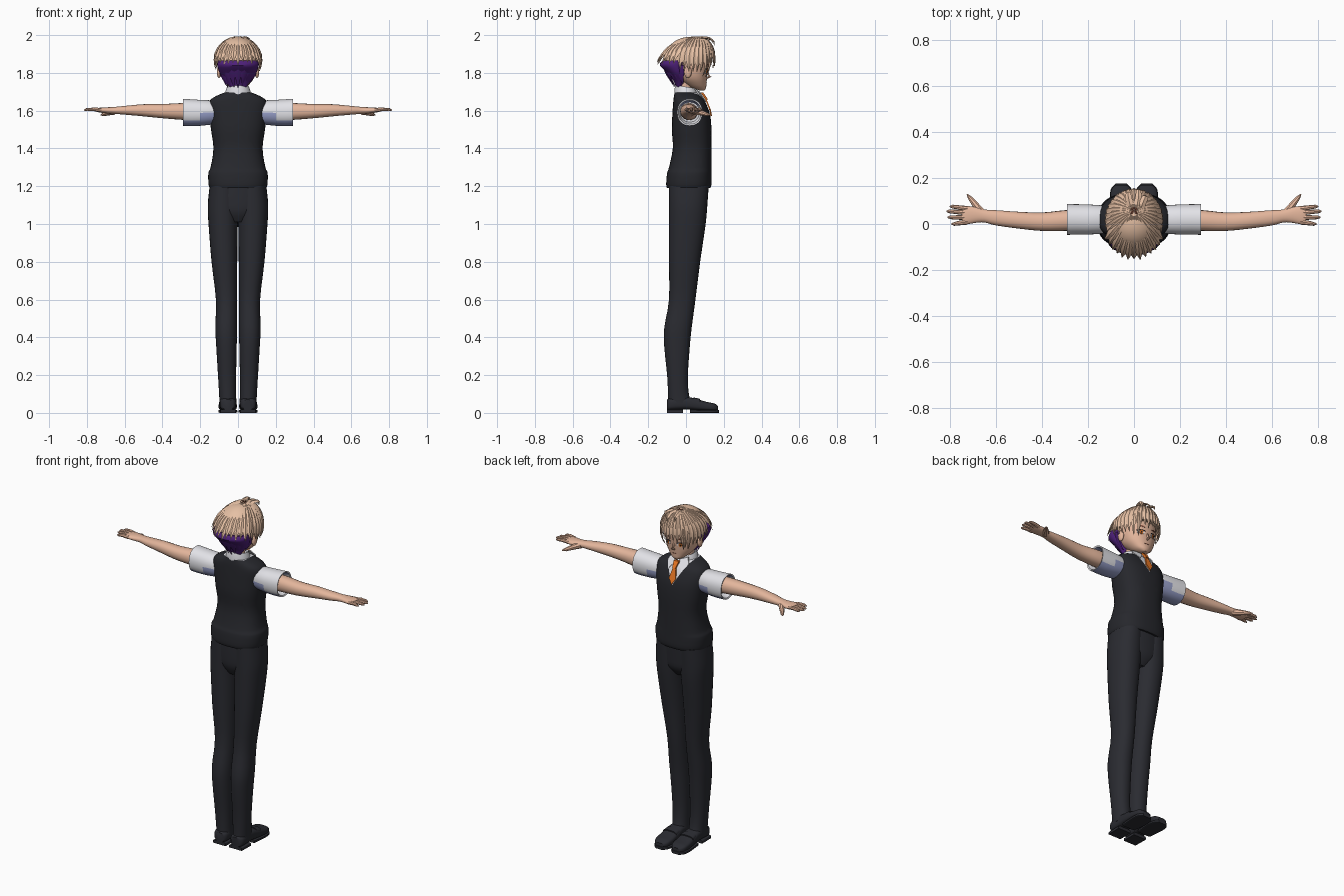
import bpy, bmesh, math, random
from mathutils import Vector, Matrix

random.seed(4)
cube = bpy.data.objects.get("Cube")
if cube:
    bpy.data.objects.remove(cube)


def material(name, *srgb):
    mat = bpy.data.materials.new(name)
    mat.use_nodes = True
    color = [((c / 255 + 0.055) / 1.055) ** 2.4 for c in srgb] + [1]
    mat.diffuse_color = color
    mat.node_tree.nodes["Principled BSDF"].inputs["Base Color"].default_value = color
    return mat


SKIN = material("skin", 228, 182, 156)
HAIR = material("blond hair", 230, 192, 164)
WHORL = material("hair shadow brown", 150, 92, 72)
PURPLE = material("undercut purple", 78, 32, 122)
VEST = material("vest black", 38, 39, 44)
TROUSERS = material("trouser charcoal", 42, 43, 49)
SHIRT = material("shirt white", 228, 228, 233)
SHADE = material("shirt lavender", 150, 158, 200)
ORANGE = material("tie orange", 232, 118, 36)


def finish(name, bm, mats, rule=None, mirror=False, angle=40):
    """Turn a bmesh into an object, optionally with a mirrored twin."""
    bmesh.ops.recalc_face_normals(bm, faces=bm.faces)
    for face in bm.faces:
        face.smooth = True
        if rule:
            face.material_index = rule(face)
    mesh = bpy.data.meshes.new(name)
    bm.to_mesh(mesh)
    bm.free()
    mesh.set_sharp_from_angle(angle=math.radians(angle))
    for mat in mats:
        mesh.materials.append(mat)
    obj = bpy.data.objects.new(("right_" if mirror else "") + name, mesh)
    bpy.context.collection.objects.link(obj)
    if mirror:
        twin = mesh.copy()
        twin.transform(Matrix.Scale(-1, 4, (1, 0, 0)))
        twin.flip_normals()
        bpy.context.collection.objects.link(bpy.data.objects.new("left_" + name, twin))
    return obj


def skin_rings(bm, rings):
    """Join rings of points with quads and cap both ends."""
    rings = [[bm.verts.new(p) for p in ring] for ring in rings]
    n = len(rings[0])
    for a, b in zip(rings, rings[1:]):
        for i in range(n):
            j = (i + 1) % n
            bm.faces.new((a[i], a[j], b[j], b[i]))
    bm.faces.new(rings[0])
    bm.faces.new(rings[-1])


def smooth_rows(rows, steps):
    """Catmull-Rom interpolation between rows."""
    out = []
    for k in range(len(rows) - 1):
        a, b, c, d = (rows[max(0, min(len(rows) - 1, k + i))] for i in (-1, 0, 1, 2))
        for s in range(steps):
            t = s / steps
            out.append([q + 0.5 * t * (r - p + t * (2 * p - 5 * q + 4 * r - s_ + t * (3 * (q - r) + s_ - p)))
                        for p, q, r, s_ in zip(a, b, c, d)])
    return out + [list(rows[-1])]


def loft(rows, axis="z", power=2.0, segs=28, steps=3, bm=None):
    """Rows are (position on axis, u min, u max, v min, v max)."""
    bm = bm or bmesh.new()
    rings = []
    for t, u0, u1, v0, v1 in smooth_rows(rows, steps):
        ring = []
        for i in range(segs):
            a = math.tau * i / segs
            c, s = math.cos(a), math.sin(a)
            u = (u0 + u1) / 2 + (u1 - u0) / 2 * math.copysign(abs(c) ** (2 / power), c)
            v = (v0 + v1) / 2 + (v1 - v0) / 2 * math.copysign(abs(s) ** (2 / power), s)
            ring.append({"z": (u, v, t), "x": (t, u, v), "y": (u, t, v)}[axis])
        rings.append(ring)
    skin_rings(bm, rings)
    return bm


def centred(rows):
    return [(z, -w, w, y0, y1) for z, w, y0, y1 in rows]


def sweep(bm, pts, radii, flat=1.0, centre=(0, 0, 0), segs=8):
    """Tapered oval tube whose flat side faces away from the centre."""
    pts = [Vector(p) for p in pts]
    rings = []
    for i, p in enumerate(pts):
        along = (pts[min(i + 1, len(pts) - 1)] - pts[max(i - 1, 0)]).normalized()
        side = along.cross(p - Vector(centre)).normalized()
        up = side.cross(along)
        rings.append([p + radii[i] * (side * math.cos(a) + up * flat * math.sin(a))
                      for a in (math.tau * k / segs for k in range(segs))])
    skin_rings(bm, rings)


def plate(bm, pts, depth):
    face = bm.faces.new([bm.verts.new(p) for p in pts])
    geom = bmesh.ops.extrude_face_region(bm, geom=[face])["geom"]
    bmesh.ops.translate(bm, vec=(0, depth, 0), verts=[g for g in geom if isinstance(g, bmesh.types.BMVert)])


# Vest, with the V neck cut into its front
bm = loft(centred([(1.19, .148, -.1, .128), (1.21, .156, -.105, .135), (1.27, .157, -.1, .135),
                   (1.3, .145, -.09, .135), (1.4, .13, -.07, .135), (1.5, .143, -.075, .135),
                   (1.58, .152, -.072, .127), (1.64, .155, -.068, .105), (1.67, .13, -.065, .088),
                   (1.695, .075, -.06, .06)]), power=2.5, segs=40)
V_LOW, V_SLOPE = 1.565, .54
for side in (1, -1):
    bmesh.ops.bisect_plane(bm, geom=bm.verts[:] + bm.edges[:] + bm.faces[:],
                           plane_co=(0, 0, V_LOW), plane_no=(side, 0, -V_SLOPE))


def neckline(face):
    c = face.calc_center_median()
    return int(c.y > 0 and abs(c.x) < V_SLOPE * (c.z - V_LOW))


finish("vest", bm, [VEST, SHIRT], neckline)

# Trousers
finish("trouser_seat", loft(centred([(1.01, .05, -.06, .07), (1.06, .12, -.085, .105), (1.12, .15, -.09, .113),
                                     (1.21, .148, -.09, .12)]), power=2.3), [TROUSERS])
finish("trouser_leg", loft([(.05, .008, .098, -.095, .03), (.1, .01, .1, -.095, .015), (.2, .01, .106, -.1, .01),
                            (.35, .007, .115, -.115, .02), (.45, .005, .12, -.115, .03), (.6, .005, .117, -.09, .05),
                            (.8, .004, .14, -.09, .075), (1, .001, .156, -.09, .104), (1.1, -.005, .16, -.09, .113),
                            (1.2, 0, .15, -.09, .12)], power=2.2), [TROUSERS], mirror=True)

# Shoes: upper, heel, front sole and strap
bm = loft([(-.1, .025, .08, .015, .07), (-.08, .012, .096, .015, .08), (0, .01, .097, .018, .085),
           (.05, .008, .1, .014, .075), (.11, .006, .103, .01, .058), (.15, .012, .098, .01, .05),
           (.17, .03, .08, .012, .035)], "y", power=3)
loft([(-.1, .012, .094, -.018, .018), (-.015, .012, .096, -.018, .018)], "y", 8, 24, 1, bm)
loft([(.02, .012, .096, 0, .018), (.1, .003, .104, 0, .016), (.15, .009, .101, 0, .016),
      (.175, .03, .08, 0, .016)], "y", 6, 24, 3, bm)
loft([(.04, .012, .096, .03, .082), (.075, .01, .1, .03, .074)], "y", 3, 24, 1, bm)
for v in bm.verts:
    v.co.z = max(v.co.z, 0)
finish("shoe", bm, [TROUSERS], mirror=True)


# Shirt sleeves with an open cuff, lavender underneath
def sleeve_shade(face):
    c = face.calc_center_median()
    return int(face.normal.z < -.45 or (c.x < .2 and c.z < 1.59))


finish("sleeve", loft([(.1, -.035, .075, 1.535, 1.64), (.15, -.043, .082, 1.525, 1.655), (.2, -.046, .085, 1.52, 1.657),
                       (.25, -.046, .086, 1.518, 1.66), (.291, -.047, .087, 1.52, 1.663),
                       (.288, -.04, .08, 1.528, 1.655), (.25, -.03, .07, 1.54, 1.645)],
                      "x", 2.2, 32, 1), [SHIRT, SHADE], sleeve_shade, mirror=True)

# Arms with hands
bm = loft([(.24, -.028, .062, 1.55, 1.64), (.3, -.03, .06, 1.552, 1.64), (.4, -.03, .05, 1.56, 1.635),
           (.5, -.02, .053, 1.57, 1.634), (.6, -.006, .06, 1.579, 1.625), (.65, .007, .063, 1.583, 1.62),
           (.69, .005, .074, 1.585, 1.618), (.73, -.002, .078, 1.59, 1.616), (.748, .003, .074, 1.594, 1.612)], "x", 2.2, 20)
for y0, y1, tip in ((.067, .076, .8), (.048, .055, .815), (.028, .029, .81), (.008, 0, .793)):
    sweep(bm, [(.725, y0, 1.603), (.76, (y0 + y1) / 2, 1.607), (tip - .012, y1, 1.605), (tip, y1, 1.603)],
          [.011, .01, .008, .003])
sweep(bm, [(.66, .045, 1.597), (.69, .085, 1.588), (.712, .112, 1.58), (.725, .129, 1.577)], [.02, .014, .01, .003])
finish("arm", bm, [SKIN], mirror=True)

# Neck, head, nose and ears
finish("neck", loft(centred([(1.66, .045, -.045, .04), (1.7, .042, -.045, .035), (1.78, .045, -.05, .04)])), [SKIN])
head = finish("head", loft(centred([(1.708, .014, .07, .098), (1.72, .038, .03, .106), (1.74, .06, -.005, .108),
                                    (1.77, .083, -.04, .111), (1.81, .096, -.06, .115), (1.86, .1, -.075, .121),
                                    (1.91, .1, -.08, .12), (1.95, .08, -.06, .1), (1.97, .04, -.03, .06)]),
                           power=2.2), [SKIN])
bm = bmesh.new()
sweep(bm, [(0, .106, 1.815), (0, .116, 1.795), (0, .127, 1.782), (0, .108, 1.772)], [.004, .008, .008, .005])
finish("nose", bm, [SKIN])
bm = bmesh.new()
bmesh.ops.create_uvsphere(bm, u_segments=16, v_segments=10, radius=1,
                          matrix=Matrix.Translation((.1, .01, 1.805)) @ Matrix.Diagonal((.012, .02, .032, 1)))
finish("ear", bm, [SKIN], mirror=True)

# Painted face details, laid on the head surface
bpy.context.view_layer.update()


def decal(name, mat, pts, lift=.001, mirror=True):
    bm = bmesh.new()
    plate(bm, [(x, head.ray_cast((x, 1, z), (0, -1, 0))[1].y + lift, z) for x, z in pts], .002)
    finish(name, bm, [mat], mirror=mirror)


def oval(x, z, w, h):
    return [(x + w * math.cos(math.tau * i / 12), z + h * math.sin(math.tau * i / 12)) for i in range(12)]


decal("eye_white", SHIRT, oval(.042, 1.807, .021, .012))
decal("iris", ORANGE, oval(.041, 1.807, .01, .012), .003)
decal("pupil", VEST, oval(.041, 1.807, .004, .006), .005)
decal("upper_lash", VEST, [(.018, 1.815), (.042, 1.819), (.067, 1.811), (.064, 1.818), (.042, 1.824), (.02, 1.819)], .003)
decal("eyebrow", WHORL, [(.02, 1.838), (.06, 1.841), (.04, 1.847)], .002)
decal("mouth", WHORL, [(-.016, 1.746), (.016, 1.746), (.014, 1.749), (-.014, 1.749)], mirror=False)

# Purple undercut hair below the blond layer
bm = loft(centred([(1.725, .045, -.052, -.02), (1.76, .068, -.068, 0), (1.8, .097, -.1, .01),
                   (1.84, .11, -.138, .015), (1.865, .108, -.125, .02)]))
for i in range(9):
    a = (i - 4) * .36
    s, c = math.sin(a), math.cos(a)
    low = random.uniform(1.72, 1.75)
    sweep(bm, [(.1 * s, -.02 - .1 * c, 1.84), (.09 * s, -.018 - .08 * c, 1.79), (.06 * s, -.01 - .05 * c, low)],
          [.022, .018, .002], .35, (0, 0, 1.87), 4)
finish("undercut", bm, [PURPLE])

# Blond hair: a cap plus tapered locks that radiate from the crown
CENTRE = Vector((0, .015, 1.865))
bm = bmesh.new()
bmesh.ops.create_uvsphere(bm, u_segments=32, v_segments=20, radius=1,
                          matrix=Matrix.Translation(CENTRE) @ Matrix.Diagonal((.118, .13, .125, 1)))
cut = bmesh.ops.bisect_plane(bm, geom=bm.verts[:] + bm.edges[:] + bm.faces[:], plane_co=(0, 0, 1.86),
                             plane_no=(0, -.12, 1), clear_inner=True)["geom_cut"]
bmesh.ops.holes_fill(bm, edges=[g for g in cut if isinstance(g, bmesh.types.BMEdge)])
finish("hair_cap", bm, [HAIR])


def lock(bm, azimuth, end, flare, width):
    pts, radii = [], []
    for i in range(9):
        t = i / 8
        polar = .15 + (end - .15) * t
        grow = 1 + flare * t ** 3
        pts.append(CENTRE + Vector((.12 * math.sin(polar) * math.sin(azimuth) * grow,
                                    .133 * math.sin(polar) * math.cos(azimuth) * grow + .04 * max(math.cos(polar), 0) ** 2,
                                    .127 * math.cos(polar))))
        radii.append(width * min(.2 + 1.4 * t, 2.6 * (1 - t), 1) + .001)
    sweep(bm, pts, radii, .4, CENTRE, 4)


bm = bmesh.new()
for i in range(36):
    az = math.tau * i / 36
    front = math.cos(az)
    if front < -.4:
        lock(bm, az, random.uniform(1.62, 1.78), random.uniform(.1, .18) - .13 * front, .022)
    elif front < .55:
        lock(bm, az, random.uniform(1.85, 2.1), .06, .021)
    else:
        lock(bm, az, random.uniform(1.7, 2.12), .06, .017)
# Long side fringes and the curled tufts over the forehead
for az in (.62, .85, -.62, -.85):
    lock(bm, az, 2.3, .1, .014)
for x, y, z in ((.02, .15, 1.945), (-.025, .14, 1.955), (.05, .125, 1.955)):
    sweep(bm, [(x / 2, .05, 1.975), (x * .7, .085, 1.988), (x, .12, 1.985), (x, y - .003, z + .022), (x, y, z)],
          [.012, .016, .014, .01, .001], .4, CENTRE, 4)
finish("hair_locks", bm, [HAIR], angle=25)
bm = bmesh.new()
for i in range(5):
    a = math.tau * i / 5
    s, c = math.sin(a), math.cos(a)
    sweep(bm, [(.004 * s, .062 + .004 * c, 1.99), (.018 * s, .062 + .018 * c, 1.987), (.034 * s, .062 + .034 * c, 1.976)],
          [.004, .005, .001], .5, CENTRE, 4)
finish("hair_whorl", bm, [WHORL])

# Collar: a band that dips at the front, and two folded points
bm = loft(centred([(1.67, .07, -.062, .066), (1.7, .067, -.062, .062), (1.725, .058, -.056, .052),
                   (1.72, .05, -.05, .046), (1.69, .045, -.045, .04)]), steps=1)
for v in bm.verts:
    v.co.z -= .16 * (v.co.y + .03) - .006
finish("collar", bm, [SHIRT])
bm = bmesh.new()
plate(bm, [(.006, .066, 1.7), (.05, .044, 1.715), (.068, .066, 1.685), (.042, .1, 1.645)], .008)
finish("collar_point", bm, [SHIRT], mirror=True)

# Tie: knot and blade
bm = bmesh.new()
plate(bm, [(-.016, .078, 1.695), (.016, .078, 1.695), (.01, .102, 1.66), (-.01, .102, 1.66)], .014)
plate(bm, [(-.009, .1, 1.663), (.009, .1, 1.663), (.021, .123, 1.605), (0, .13, 1.572), (-.021, .123, 1.605)], .008)
finish("tie", bm, [ORANGE])
